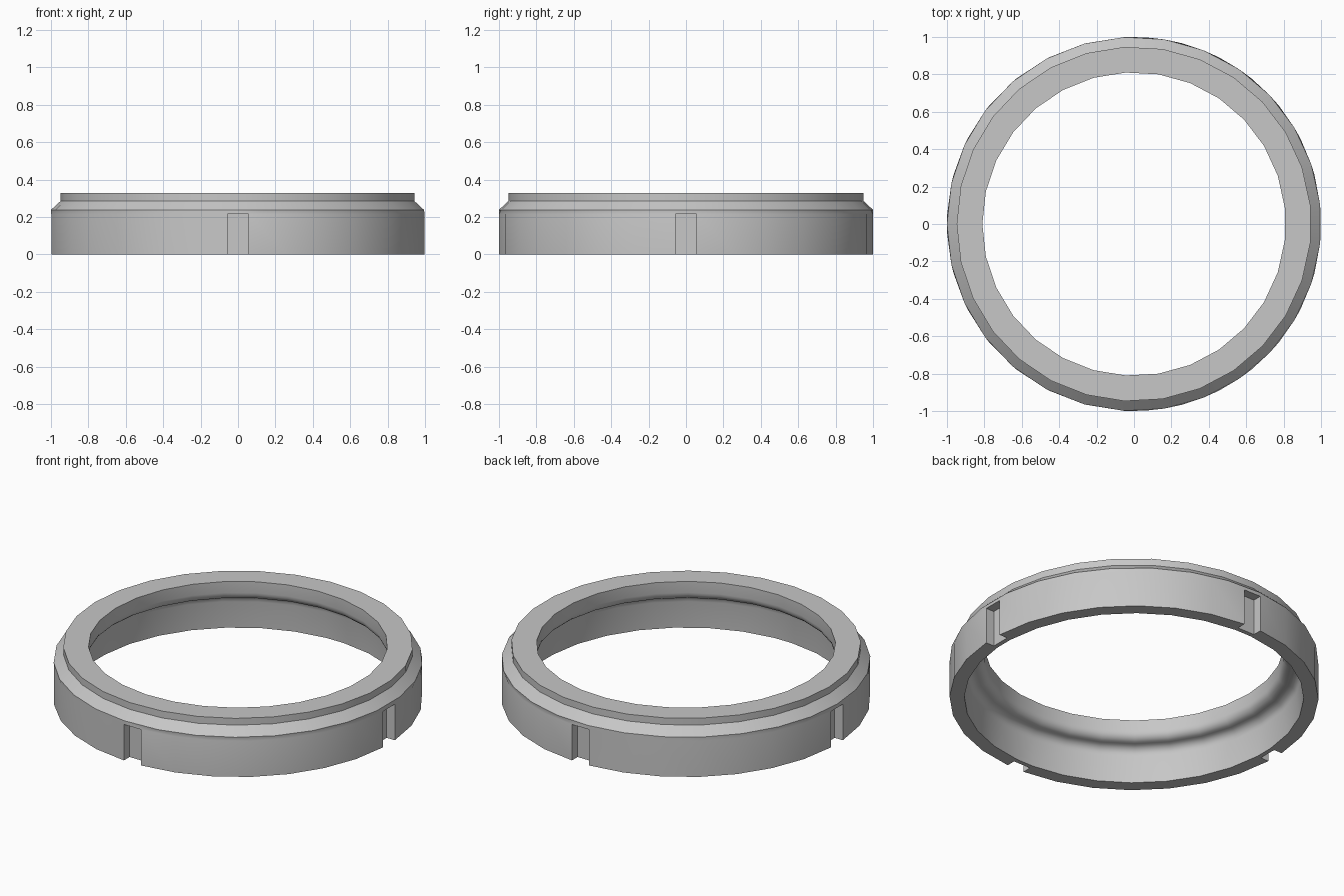
import bpy, bmesh, math

SEGMENTS = 29
OUTER, COLLAR, BORE = 1.0, 0.948, 0.811
MOUTH, WALL = 0.92, 0.91       # inner wall radius at the foot and below the shoulder
HEIGHT = 0.327
SHOULDER_Z = 0.21              # level where the two shoulder arcs meet
ROUND = (WALL - BORE) / 2      # radius of each shoulder arc
NOTCH_HALF, NOTCH_H, NOTCH_R = 0.056, 0.215, 0.9465
ARC_STEPS = 7                  # wall facets between neighbouring notches
COLUMNS = 4 * (ARC_STEPS + 1)

old = bpy.data.objects.get("Cube")
if old:
    bpy.data.objects.remove(old, do_unlink=True)

steel = bpy.data.materials.new("grey steel")
steel.use_nodes = True
colour = (0.57, 0.57, 0.57, 1)
steel.diffuse_color = colour
steel.node_tree.nodes["Principled BSDF"].inputs["Base Color"].default_value = colour

bm = bmesh.new()


def point(r, a, z):
    return bm.verts.new((r * math.cos(a), r * math.sin(a), z))


def arc(r, z, start, end, steps=5):
    """Profile points of a shoulder arc about (r, z), angles in degrees."""
    angles = [math.radians(start + (end - start) * i / steps) for i in range(steps + 1)]
    return [(r + ROUND * math.cos(a), z + ROUND * math.sin(a)) for a in angles]


def round_loop(r, z):
    """Even loop of vertices starting on the -x axis."""
    return [point(r, math.pi + math.tau * i / SEGMENTS, z) for i in range(SEGMENTS)]


def notched_loop(r, z):
    """Loop made of four arcs, each running from notch edge to notch edge."""
    edge = math.asin(NOTCH_HALF / r)
    step = (math.pi / 2 - 2 * edge) / ARC_STEPS
    return [point(r, math.pi / 2 * q + edge + step * i, z)
            for q in range(4) for i in range(ARC_STEPS + 1)]


def quad(a, b, i):
    """Face between two matching loops at column i."""
    j = (i + 1) % len(a)
    bm.faces.new((a[i], a[j], b[j], b[i]))


def zip_loops(a, b):
    """Join two loops of different counts with triangles, in order of angle."""
    def angle(v):
        return math.atan2(v.co.y, v.co.x)

    def turned(loop, i):
        return angle(loop[i % len(loop)]) + math.tau * (i // len(loop))

    a, b = sorted(a, key=angle), sorted(b, key=angle)
    n, m = len(a), len(b)
    i = j = 0
    while i < n or j < m:
        if j == m or (i < n and turned(a, i + 1) <= turned(b, j + 1)):
            bm.faces.new((a[i % n], a[(i + 1) % n], b[j % m]))
            i += 1
        else:
            bm.faces.new((a[i % n], b[(j + 1) % m], b[j % m]))
            j += 1


# Upper body: chamfer, collar, top, bore and S-curved shoulder
middle = BORE + ROUND
profile = ([(OUTER, 0.238), (COLLAR, 0.286), (COLLAR, HEIGHT), (BORE, HEIGHT)]
           + arc(middle, SHOULDER_Z + ROUND, 180, 270)
           + arc(middle, SHOULDER_Z - ROUND, 90, 0)[1:])
upper = [round_loop(r, z) for r, z in profile]
for a, b in zip(upper, upper[1:]):
    for i in range(SEGMENTS):
        quad(a, b, i)

# Outer wall and foot, with four spanner notches open at the bottom
wall = notched_loop(OUTER, NOTCH_H)
foot = notched_loop(OUTER, 0)
roof = notched_loop(NOTCH_R, NOTCH_H)
base = notched_loop(NOTCH_R, 0)
mouth = notched_loop(MOUTH, 0)
for i in range(COLUMNS):
    spot = i % (ARC_STEPS + 1)
    if spot == ARC_STEPS:
        quad(wall, roof, i)
        quad(roof, base, i)
    else:
        quad(wall, foot, i)
        quad(foot, base, i)
    quad(base, mouth, i)
    if spot in (0, ARC_STEPS):
        bm.faces.new((wall[i], foot[i], base[i], roof[i]))

# Close the band above the notches and the inner wall
zip_loops(upper[0], wall)
zip_loops(upper[-1], mouth)

bmesh.ops.delete(bm, geom=[v for v in bm.verts if not v.link_faces], context='VERTS')
bmesh.ops.recalc_face_normals(bm, faces=bm.faces)
mesh = bpy.data.meshes.new("lock_ring")
bm.to_mesh(mesh)
bm.free()
mesh.materials.append(steel)
ring = bpy.data.objects.new("lock_ring", mesh)
bpy.context.collection.objects.link(ring)

for obj in bpy.context.selected_objects:
    obj.select_set(False)
bpy.context.view_layer.objects.active = ring
ring.select_set(True)
bpy.ops.object.shade_smooth_by_angle(angle=math.radians(30))
